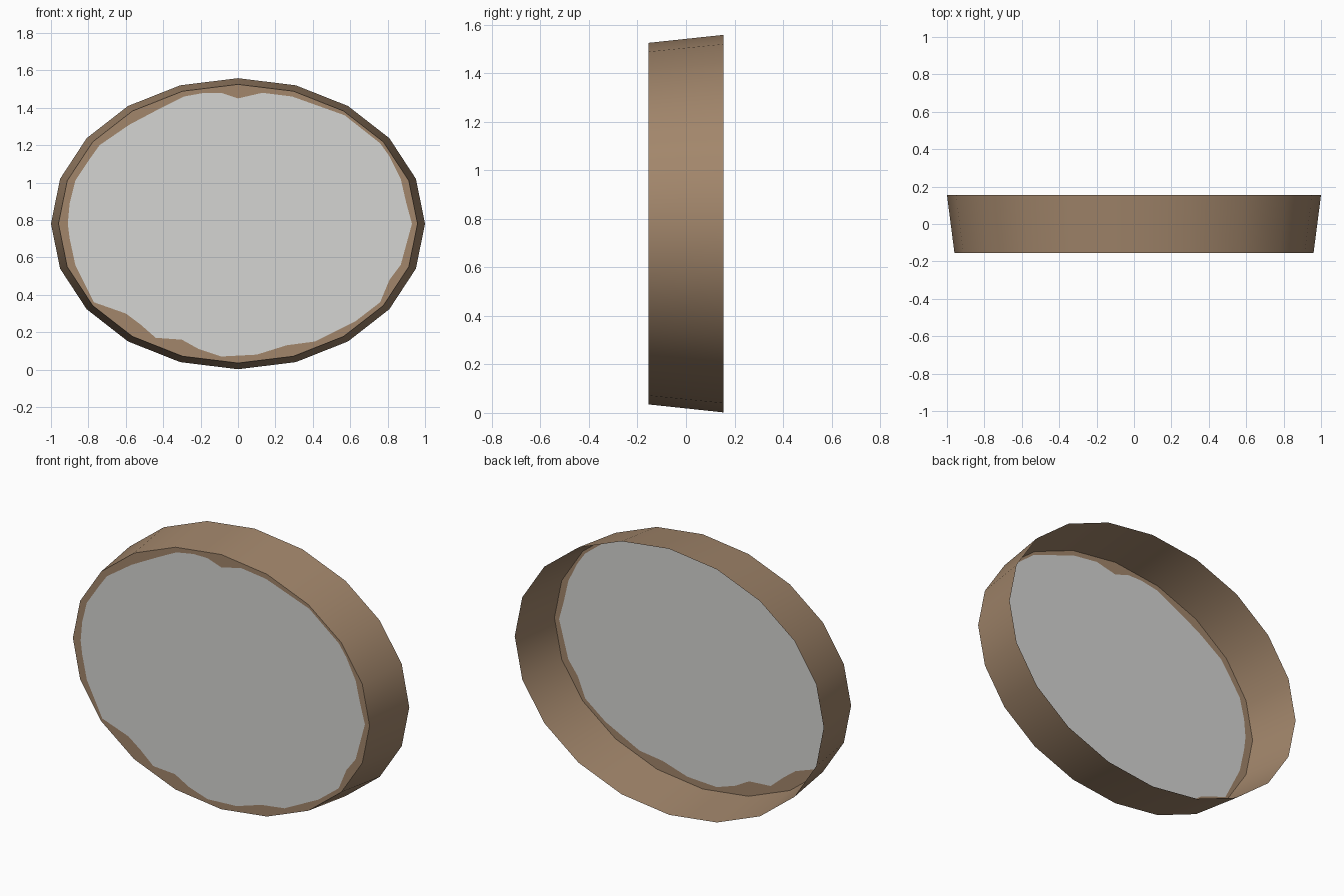
import bpy
import bmesh
from math import cos, sin, tau
from mathutils import Vector

SIDES = 20
CENTRE_Z = 0.78
FRONT_Y, BACK_Y = -0.155, 0.155

cube = bpy.data.objects.get("Cube")
if cube:
    bpy.data.objects.remove(cube, do_unlink=True)


def make_material(name, colour):
    material = bpy.data.materials.new(name)
    material.use_nodes = True
    material.diffuse_color = (*colour, 1)
    shader = material.node_tree.nodes["Principled BSDF"]
    shader.inputs["Base Color"].default_value = (*colour, 1)
    shader.inputs["Roughness"].default_value = 0.8
    return material


def add_object(name, bm, materials):
    mesh = bpy.data.meshes.new(name)
    bm.to_mesh(mesh)
    bm.free()
    for material in materials:
        mesh.materials.append(material)
    obj = bpy.data.objects.new(name, mesh)
    bpy.context.collection.objects.link(obj)
    return obj


def oval_ring(bm, radius_x, radius_z, y):
    """Closed ring of vertices lying in a plane facing the front."""
    angles = [tau * i / SIDES for i in range(SIDES)]
    return [bm.verts.new((radius_x * cos(a), y, CENTRE_Z + radius_z * sin(a)))
            for a in angles]


def closed_edges(bm, verts):
    return [bm.edges.new((v, verts[i - 1])) for i, v in enumerate(verts)]


brown = make_material("warm brown", (0.36, 0.238, 0.147))
grey = make_material("pale grey", (0.66, 0.66, 0.645))

# Tapered outer wall, open at the back
bm = bmesh.new()
front = oval_ring(bm, 0.96, 0.745, FRONT_Y)
back = oval_ring(bm, 1.0, 0.778, BACK_Y)
for i in range(SIDES):
    j = (i + 1) % SIDES
    bm.faces.new((front[i], front[j], back[j], back[i]))
for face in bm.faces:
    face.normal_update()
    outward = face.calc_center_median() - Vector((0, 0, CENTRE_Z))
    if face.normal.dot(outward) < 0:
        face.normal_flip()
wall = add_object("tapered_wall", bm, [brown])
bpy.ops.object.select_all(action="DESELECT")
wall.select_set(True)
bpy.context.view_layer.objects.active = wall
bpy.ops.object.shade_smooth_by_angle()

# Ragged outline of the grey pane, as x and z
outline = [
    (0, 1.45), (-.09, 1.48), (-.18, 1.48), (-.29, 1.46), (-.41, 1.4),
    (-.58, 1.31), (-.74, 1.2), (-.79, 1.13), (-.87, 1.01), (-.9, .89),
    (-.91, .78), (-.9, .7), (-.87, .56), (-.77, .36), (-.6, .3),
    (-.52, .24), (-.44, .17), (-.3, .16), (-.21, .11), (-.09, .07),
    (.1, .08), (.26, .13), (.41, .15), (.63, .26), (.76, .36),
    (.81, .48), (.87, .56), (.9, .67), (.93, .78), (.9, .89),
    (.87, 1.02), (.81, 1.14), (.76, 1.21), (.57, 1.36), (.29, 1.46),
    (.13, 1.48),
]

# Flat front panel: brown border around the grey pane
bm = bmesh.new()
rim = oval_ring(bm, 0.96, 0.745, FRONT_Y)
pane = [bm.verts.new((x, FRONT_Y, z)) for x, z in outline]
border_edges = closed_edges(bm, rim) + closed_edges(bm, pane)
bmesh.ops.triangle_fill(bm, edges=border_edges, use_beauty=True)
pane_face = bm.faces.new(pane)
pane_face.material_index = 1
for face in bm.faces:
    face.normal_update()
    if face.normal.y > 0:
        face.normal_flip()
add_object("front_panel", bm, [brown, grey])
